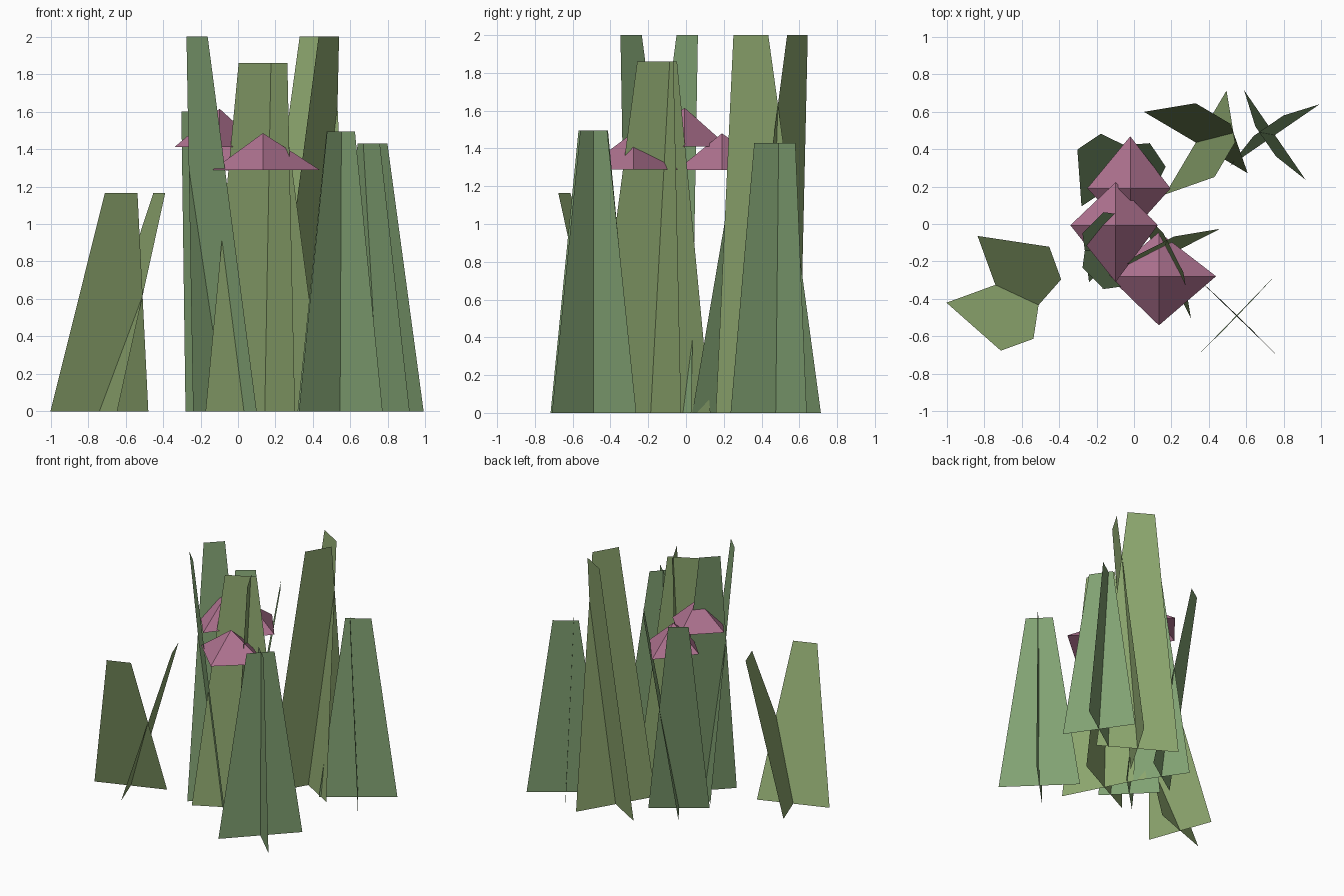
import bpy
from math import sin, cos, radians

if "Cube" in bpy.data.objects:
    bpy.data.objects.remove(bpy.data.objects["Cube"])


def material(name, color):
    mat = bpy.data.materials.new(name)
    mat.diffuse_color = (*color, 1)
    mat.use_nodes = True
    mat.node_tree.nodes["Principled BSDF"].inputs["Base Color"].default_value = mat.diffuse_color
    return mat


COOL = material("cool_green", (0.22, 0.36, 0.17))
WARM = material("warm_green", (0.27, 0.39, 0.16))
PINK = material("petal_pink", (0.43, 0.17, 0.28))


def add_mesh(name, verts, faces, mat):
    mesh = bpy.data.meshes.new(name)
    mesh.from_pydata(verts, [], faces)
    mesh.materials.append(mat)
    obj = bpy.data.objects.new(name, mesh)
    bpy.context.collection.objects.link(obj)
    return obj


def leaf_clump(name, x, y, turn, half, height, lean, mat):
    """Two crossed tapering blades, each leaning square to its own base edge."""
    verts, faces = [], []
    for k in range(2):
        a = radians(turn + 90 * k)
        ux, uy = cos(a), sin(a)
        nx, ny = uy * lean, -ux * lean
        top = half / 3
        i = len(verts)
        verts += [(x - ux * half, y - uy * half, 0),
                  (x + ux * half, y + uy * half, 0),
                  (x + nx + ux * top, y + ny + uy * top, height),
                  (x + nx - ux * top, y + ny - uy * top, height)]
        faces.append((i, i + 1, i + 2, i + 3))
    add_mesh(name, verts, faces, mat)


def flower(name, x, y, z, height, right, back, left, front):
    """Four-sided open pyramid with slightly uneven petal tips."""
    verts = [(x + right, y, z), (x, y + back, z), (x - left, y, z),
             (x, y - front, z), (x, y, z + height)]
    add_mesh(name, verts, [(i, (i + 1) % 4, 4) for i in range(4)], PINK)


# Leaf clumps: centre x, y, turn, base half width, height, lean
leaf_clump("left_leaves", -0.74, -0.325, 20, 0.278, 1.165, 0.34, WARM)
leaf_clump("front_right_leaves", 0.545, -0.49, 45.9, 0.316, 1.495, 0.005, COOL)
leaf_clump("back_right_leaves", 0.752, 0.475, 34.5, 0.29, 1.43, -0.06, COOL)
leaf_clump("back_tall_leaves", 0.33, 0.435, 59.4, 0.322, 2.0, 0.18, WARM)
leaf_clump("center_leaves", 0.143, -0.187, 117, 0.355, 1.86, 0.075, WARM)
leaf_clump("tall_leaves", -0.07, -0.142, 225, 0.24, 2.0, 0.21, COOL)
leaf_clump("back_leaves", -0.092, 0.221, 124, 0.227, 1.6, 0.264, COOL)

# Flowers: apex x, y, base z, height, then reach to each tip
flower("back_flower", -0.02, 0.19, 1.285, 0.195, 0.215, 0.278, 0.23, 0.24)
flower("middle_flower", -0.098, -0.007, 1.41, 0.205, 0.225, 0.23, 0.242, 0.303)
flower("front_flower", 0.133, -0.279, 1.288, 0.197, 0.305, 0.236, 0.27, 0.262)
